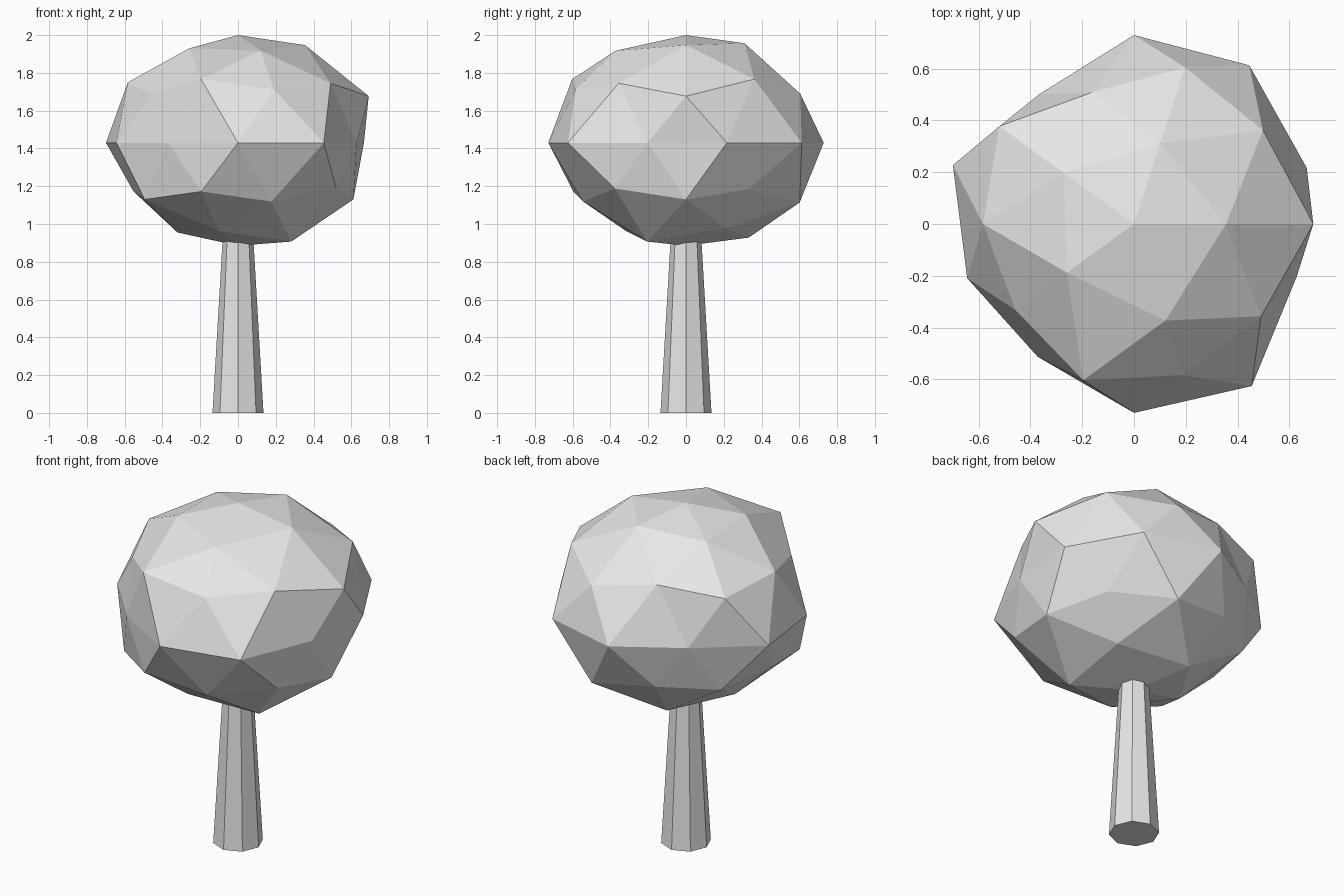
import bpy
import bmesh
import math

if "Cube" in bpy.data.objects:
    bpy.data.objects.remove(bpy.data.objects["Cube"], do_unlink=True)

grey = bpy.data.materials.new("plain grey")
grey.use_nodes = True
grey.diffuse_color = (0.8, 0.8, 0.8, 1)
grey.node_tree.nodes["Principled BSDF"].inputs["Base Color"].default_value = (0.8, 0.8, 0.8, 1)

MIDDLE = 1.43  # height of the widest canopy ring


def finish(bm, name):
    """Turn a bmesh into a flat shaded object."""
    bmesh.ops.recalc_face_normals(bm, faces=bm.faces)
    mesh = bpy.data.meshes.new(name)
    bm.to_mesh(mesh)
    bm.free()
    mesh.materials.append(grey)
    mesh.shade_flat()
    obj = bpy.data.objects.new(name, mesh)
    bpy.context.collection.objects.link(obj)
    return obj


# Trunk: tapered octagon whose top is buried in the canopy
trunk_height = 1.1
bm = bmesh.new()
bmesh.ops.create_cone(bm, cap_ends=True, segments=8, radius1=0.135,
                      radius2=0.071, depth=trunk_height)
bmesh.ops.translate(bm, verts=bm.verts, vec=(0, 0, trunk_height / 2))
finish(bm, "trunk")

# Canopy: icosphere with uneven rings, each point as (radius, height),
# keyed by the ring's level on the unit sphere, counterclockwise from +x
rings = {
    1.0: [(0, 2.0)],
    0.9: [(.355, 1.947), (.326, 1.957), (.337, 1.917), (.32, 1.93), (.392, 1.917)],
    0.5: [(.615, 1.767), (.533, 1.753), (.583, 1.75), (.634, 1.767), (.606, 1.745)],
    0.4: [(.692, 1.677), (.636, 1.69), (.642, 1.717), (.565, 1.687), (.613, 1.713)],
    0.0: [(r, MIDDLE) for r in (.701, .757, .729, .62, .735,
                                .677, .633, .729, .773, .66)],
    -0.4: [(.565, 1.183), (.57, 1.167), (.553, 1.172), (.627, 1.172), (.642, 1.188)],
    -0.5: [(.611, 1.13), (.633, 1.114), (.58, 1.15), (.61, 1.13), (.573, 1.119)],
    -0.9: [(.36, .975), (.349, .928), (.32, .955), (.337, .965), (.348, .907)],
    -1.0: [(0, .885)],
}

bm = bmesh.new()
bmesh.ops.create_icosphere(bm, subdivisions=2, radius=1)
for v in bm.verts:
    ring = rings[round(v.co.z, 1)]
    angle = math.atan2(v.co.y, v.co.x)
    step = round(math.degrees(angle)) % 360 * len(ring) // 360
    radius, height = ring[step]
    v.co = (radius * math.cos(angle), radius * math.sin(angle), height)
finish(bm, "canopy")
